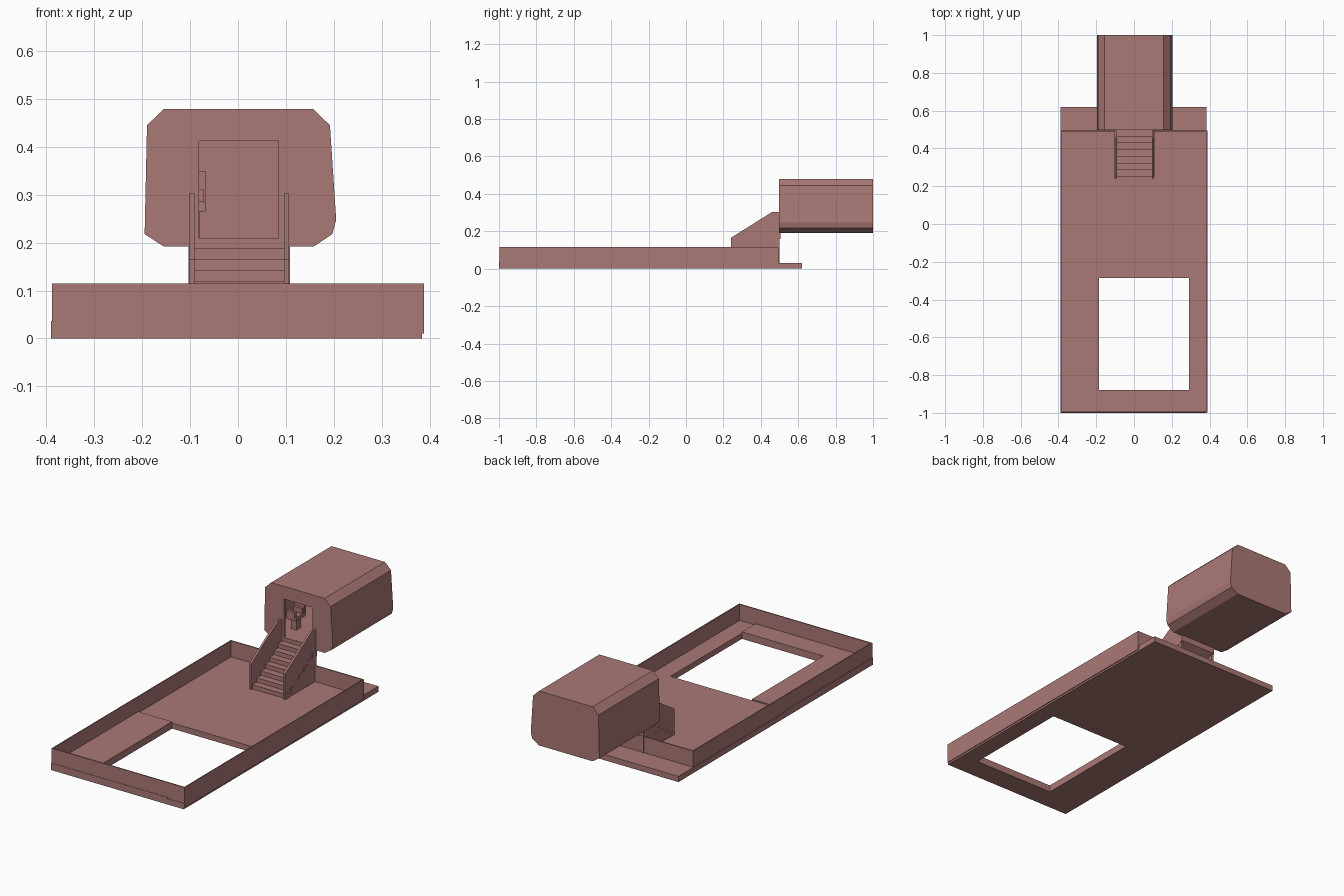
import bpy, bmesh

if "Cube" in bpy.data.objects:
    bpy.data.objects.remove(bpy.data.objects["Cube"])

mat = bpy.data.materials.new("dusty_red")
mat.diffuse_color = (0.40, 0.19, 0.18, 1)
mat.use_nodes = True
mat.node_tree.nodes["Principled BSDF"].inputs["Base Color"].default_value = mat.diffuse_color


def prism(name, pts, a, b, axis="y"):
    """Extrude a 2D profile: (x,z) along y, or (y,z) along x."""
    bm = bmesh.new()
    place = (lambda p, d: (p[0], d, p[1])) if axis == "y" else (lambda p, d: (d, p[0], p[1]))
    ends = [[bm.verts.new(place(p, d)) for p in pts] for d in (a, b)]
    n = len(pts)
    for e in ends:
        bm.faces.new(e)
    for i in range(n):
        j = (i + 1) % n
        bm.faces.new((ends[0][i], ends[0][j], ends[1][j], ends[1][i]))
    bmesh.ops.recalc_face_normals(bm, faces=bm.faces[:])
    me = bpy.data.meshes.new(name)
    bm.to_mesh(me)
    bm.free()
    ob = bpy.data.objects.new(name, me)
    bpy.context.collection.objects.link(ob)
    me.materials.append(mat)
    return ob


def box(name, x0, x1, y0, y1, z0, z1):
    return prism(name, [(x0, z0), (x1, z0), (x1, z1), (x0, z1)], y0, y1)


def cut(target, cutter):
    cutter.hide_render = True
    cutter.hide_viewport = True
    cutter.display_type = 'WIRE'
    m = target.modifiers.new("cut", 'BOOLEAN')
    m.operation = 'DIFFERENCE'
    m.solver = 'EXACT'
    m.object = cutter


# Base slab around the rectangular opening
L, R, F = -0.39, 0.384, 0.03
box("main_floor", L, R, -0.285, 0.62, 0, F)
box("left_floor_strip", L, -0.185, -1, -0.285, 0, 0.037)
box("right_floor_strip", 0.29, R, -1, -0.285, 0, F)
box("front_floor_strip", -0.185, 0.29, -1, -0.88, 0, 0.037)

# Thin parapet walls
T, W = 0.115, 0.006
box("left_wall", -0.388, -0.388 + W, -0.998, 0.495, 0.02, T)
box("right_wall", 0.388 - W, 0.388, -0.998, 0.495, 0.01, T)
box("front_wall", -0.388, 0.388, -0.998, -0.998 + W, 0.02, T)
box("back_wall", -0.388, 0.388, 0.495 - W, 0.495, 0.02, T)

# Staircase as one zigzag profile, open underneath
steps, y0, y1, top = 8, 0.25, 0.5, 0.21
run, rise = (y1 - y0) / 7, (top - F) / steps
upper = [(y0, F)]
for i in range(7):
    z = F + rise * (i + 1)
    upper += [(y0 + run * i, z), (y0 + run * (i + 1), z)]
upper.append((y1, top))
profile = upper + [(y1 + 0.005, top), (y1 + 0.005, top - 0.05), (y0 + 0.03, F)]
# drop the repeated start so the profile stays a clean loop
prism("stairs", profile, -0.1035, 0.1085, "x")

# Sloped side panels
panel = [(0.24, F), (0.24, 0.165), (0.46, 0.303), (0.5, 0.303), (0.5, F)]
for side, x in (("left", -0.102), ("right", 0.096)):
    prism(side + "_stair_panel", panel, x, x + 0.011, "x")

# Raised cabin: faceted shell, hollow room, doorway
outline = [(-0.155, 0.192), (0.158, 0.192), (0.197, 0.218), (0.205, 0.248), (0.192, 0.445),
           (0.157, 0.479), (-0.155, 0.479), (-0.19, 0.445), (-0.195, 0.218)]
cabin = prism("cabin", outline, 0.497, 1.0)
inner = [(x * 0.93, 0.3355 + (z - 0.3355) * 0.885) for x, z in outline]
cut(cabin, prism("room_cutter", inner, 0.51, 0.985))
cut(cabin, box("door_cutter", -0.081, 0.085, 0.45, 0.55, 0.2095, 0.412))

# Small chair just inside the doorway
box("chair_seat", -0.125, -0.068, 0.58, 0.65, 0.265, 0.285)
box("chair_back", -0.125, -0.068, 0.65, 0.665, 0.265, 0.35)
box("chair_base", -0.11, -0.08, 0.60, 0.64, 0.209, 0.265)
for n, y in (("front", 0.575), ("back", 0.635)):
    box(n + "_armrest", -0.12, -0.072, y, y + 0.015, 0.285, 0.312)
